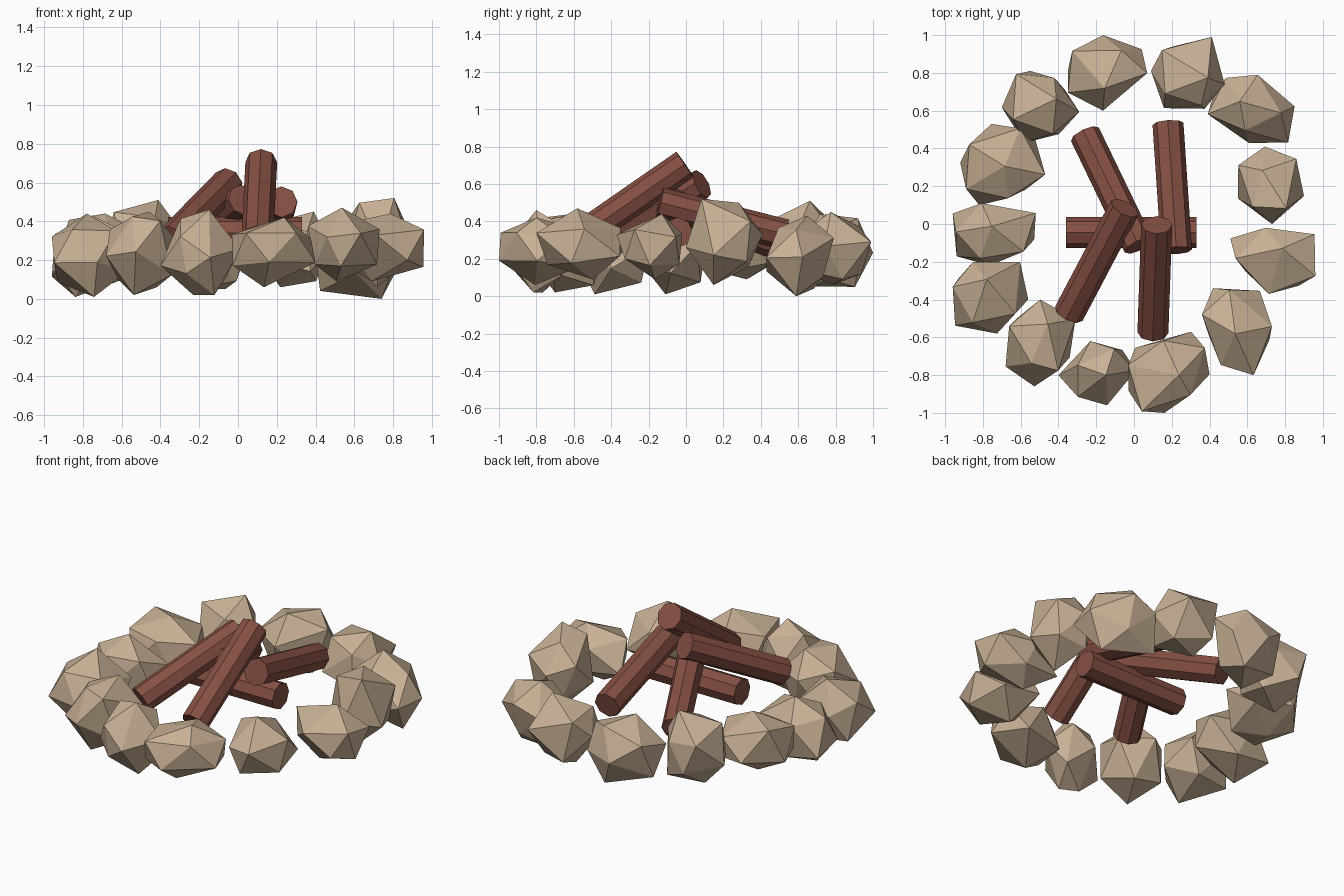
import bpy, bmesh, math, random
from mathutils import Vector, Matrix, Euler

if "Cube" in bpy.data.objects:
    bpy.data.objects.remove(bpy.data.objects["Cube"])

random.seed(7)


def material(name, colour):
    m = bpy.data.materials.new(name)
    m.diffuse_color = (*colour, 1)
    m.use_nodes = True
    m.node_tree.nodes["Principled BSDF"].inputs["Base Color"].default_value = m.diffuse_color
    return m


STONE = material("stone_tan", (0.58, 0.44, 0.30))
BARK = material("log_brown", (0.24, 0.08, 0.057))


def add_object(name, bm, mat):
    mesh = bpy.data.meshes.new(name)
    bm.to_mesh(mesh)
    bm.free()
    mesh.materials.append(mat)
    obj = bpy.data.objects.new(name, mesh)
    bpy.context.collection.objects.link(obj)
    return obj


def ico_points():
    bm = bmesh.new()
    bmesh.ops.create_icosphere(bm, subdivisions=1, radius=1)
    pts = [v.co.copy() for v in bm.verts]
    bm.free()
    return pts


ICO = ico_points()


def random_rock():
    """Jittered, stretched icosahedron scaled into a unit cube about the origin."""
    spin = Euler([random.uniform(-0.4, 0.4), random.uniform(-0.4, 0.4),
                  random.uniform(0, 6.28)]).to_matrix()
    turn = (Matrix.Rotation(random.uniform(0, math.pi), 3, 'Z')
            @ Matrix.Diagonal((random.uniform(1, 1.45), 1, 1)))
    pts = [turn @ (spin @ (p + Vector([random.uniform(-0.18, 0.18) for _ in range(3)])))
           for p in ICO]
    lo = [min(p[i] for p in pts) for i in range(3)]
    hi = [max(p[i] for p in pts) for i in range(3)]
    return [Vector([(p[i] - lo[i]) / (hi[i] - lo[i]) - 0.5 for i in range(3)])
            for p in pts]


def mismatch(pts, reach):
    """How far the rock reaches towards its box corners, against the wanted reach."""
    err = 0
    for (sx, sy), r in zip(((1, 1), (-1, 1), (-1, -1), (1, -1)), reach):
        err += (max(sx * p.x + sy * p.y for p in pts) - r) ** 2
        # Keep the upright outlines well rounded too
        err += 0.3 * (max(sx * p.x + sy * p.z for p in pts) - 0.7) ** 2
        err += 0.3 * (max(sx * p.y + sy * p.z for p in pts) - 0.7) ** 2
    return err


def stone(name, lo, hi, reach):
    best = min((random_rock() for _ in range(1200)), key=lambda r: mismatch(r, reach))
    bm = bmesh.new()
    for p in best:
        bm.verts.new([lo[i] + (p[i] + 0.5) * (hi[i] - lo[i]) for i in range(3)])
    bmesh.ops.convex_hull(bm, input=bm.verts[:])
    loose = [v for v in bm.verts if not v.link_faces]
    bmesh.ops.delete(bm, geom=loose, context='VERTS')
    bmesh.ops.recalc_face_normals(bm, faces=bm.faces[:])
    return add_object(name, bm, STONE)


def log(name, p, q, radius=0.082):
    """Eight-sided log between two end centres."""
    p, q = Vector(p), Vector(q)
    d = q - p
    bm = bmesh.new()
    bmesh.ops.create_cone(bm, cap_ends=True, segments=8, radius1=radius,
                          radius2=radius, depth=d.length)
    rot = d.to_track_quat('Z', 'Y').to_matrix().to_4x4()
    bmesh.ops.transform(bm, matrix=Matrix.Translation((p + q) / 2) @ rot,
                        verts=bm.verts)
    return add_object(name, bm, BARK)


# Ring of stones: x range, y range, z range, then the reach towards the
# north-east, north-west, south-west and south-east corners of the box
ring = [
    (-0.35, 0.07, 0.60, 1.00, 0.05, 0.44, .75, .71, .80, .50),
    (0.09, 0.48, 0.61, 0.99, 0.06, 0.45, .81, .64, .88, .69),
    (0.39, 0.85, 0.43, 0.79, 0.00, 0.43, .53, .72, .57, .87),
    (0.55, 0.90, 0.00, 0.41, 0.06, 0.52, .74, .76, .67, .66),
    (0.51, 0.96, -0.37, -0.02, 0.09, 0.44, .89, .90, .50, .73),
    (0.36, 0.73, -0.80, -0.34, 0.09, 0.47, .80, .75, .59, .72),
    (-0.03, 0.40, -1.00, -0.57, 0.06, 0.42, .80, .68, .82, .52),
    (-0.40, 0.01, -0.96, -0.62, 0.02, 0.46, .70, .60, .62, .65),
    (-0.68, -0.31, -0.86, -0.40, 0.02, 0.45, .78, .65, .76, .58),
    (-0.96, -0.56, -0.58, -0.20, 0.01, 0.44, .92, .75, .81, .63),
    (-0.96, -0.52, -0.22, 0.11, 0.01, 0.43, .87, .82, .80, .57),
    (-0.92, -0.47, 0.10, 0.53, 0.09, 0.44, .68, .66, .77, .63),
    (-0.70, -0.29, 0.43, 0.81, 0.06, 0.51, .52, .78, .69, .51),
]
for n, (x0, x1, y0, y1, z0, z1, *reach) in enumerate(ring, 1):
    stone(f"stone_{n:02d}", (x0, y0, z0), (x1, y1, z1), reach)

# Stack of logs: a flat one underneath, four leaning over it
log("base_log", (-0.36, -0.045, 0.34), (0.33, -0.045, 0.34))
log("back_left_log", (-0.26, 0.475, 0.28), (0.025, -0.115, 0.51))
log("back_right_log", (0.18, 0.53, 0.33), (0.225, -0.14, 0.50))
log("front_left_log", (-0.345, -0.475, 0.30), (-0.05, 0.085, 0.60))
log("front_log", (0.10, -0.575, 0.31), (0.12, -0.005, 0.705))
